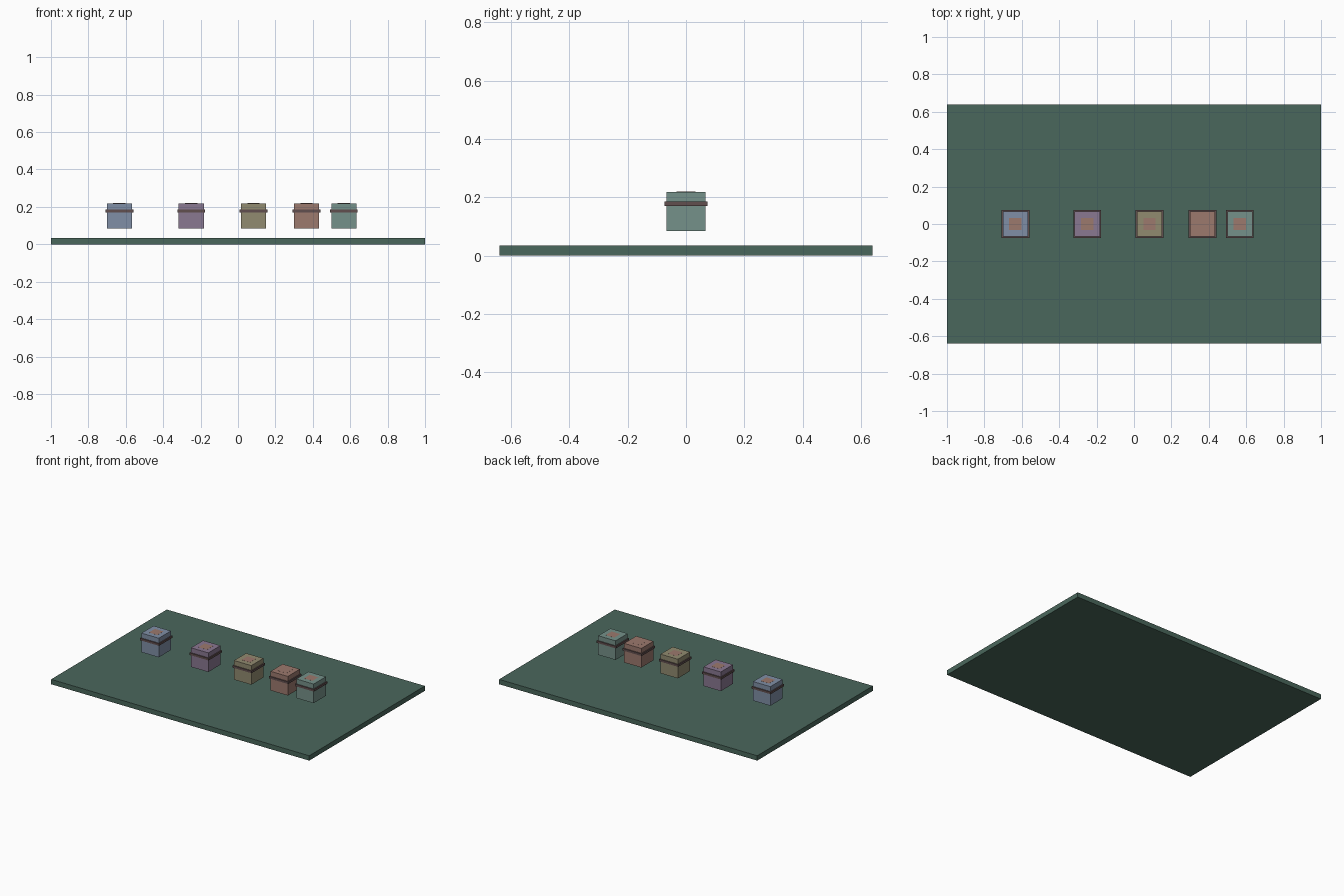
import bpy

if "Cube" in bpy.data.objects:
    bpy.data.objects.remove(bpy.data.objects["Cube"])


def material(name, srgb):
    m = bpy.data.materials.new(name)
    lin = [c / 12.92 if c <= 0.04045 else ((c + 0.055) / 1.055) ** 2.4 for c in srgb]
    m.diffuse_color = (*lin, 1)
    m.use_nodes = True
    m.node_tree.nodes["Principled BSDF"].inputs["Base Color"].default_value = m.diffuse_color
    return m


def box(name, x, half_x, half_y, z0, z1, mat):
    bpy.ops.mesh.primitive_cube_add(size=2, location=(x, 0, (z0 + z1) / 2))
    ob = bpy.context.object
    ob.name = name
    ob.scale = (half_x, half_y, (z1 - z0) / 2)
    bpy.ops.object.transform_apply(location=False, rotation=False, scale=True)
    ob.data.materials.append(mat)
    return ob


green = material("dark green", (0.29, 0.405, 0.36))
brown = material("dark brown", (0.38, 0.31, 0.31))
brick = material("brick", (0.61, 0.475, 0.43))

# Ground slab
box("ground_slab", 0, 1.0, 0.64, 0, 0.034, green)

# Row of floating crates, each with a band and a small top label
crates = [
    (-0.634, material("slate blue", (0.50, 0.56, 0.65))),
    (-0.250, material("dusty purple", (0.54, 0.47, 0.57))),
    (0.083, material("olive", (0.57, 0.545, 0.44))),
    (0.366, brick),
    (0.566, material("sage teal", (0.46, 0.57, 0.54))),
]
for i, (x, mat) in enumerate(crates, 1):
    box(f"crate_{i}", x, 0.067, 0.067, 0.085, 0.219, mat)
    box(f"crate_band_{i}", x, 0.074, 0.074, 0.170, 0.185, brown)
    box(f"crate_label_{i}", x, 0.033, 0.033, 0.216, 0.2195, brick)
